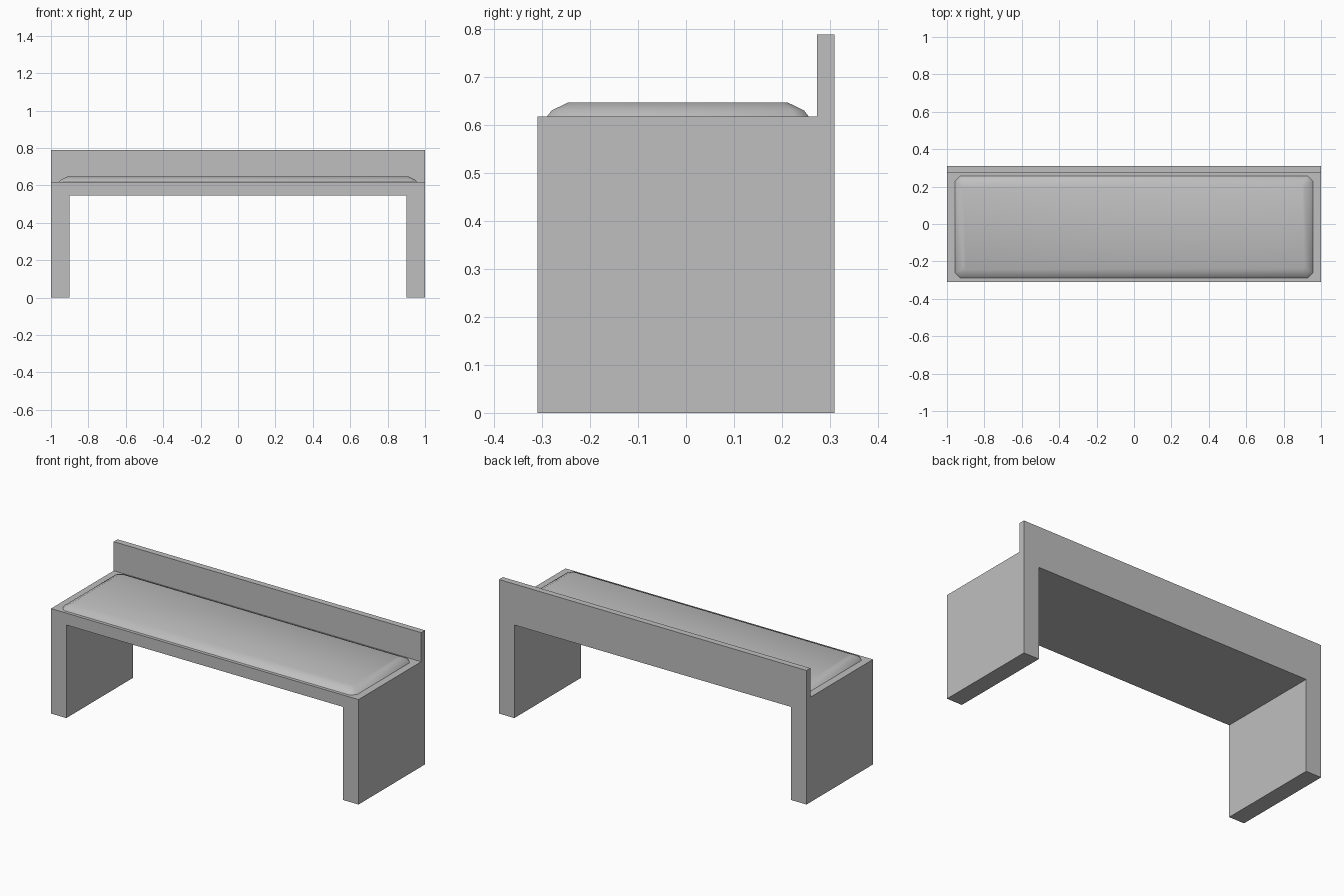
import bpy, bmesh
from mathutils import Vector

cube = bpy.data.objects.get("Cube")
if cube:
    bpy.data.objects.remove(cube, do_unlink=True)

grey = bpy.data.materials.new("plain grey")
grey.use_nodes = True
colour = (0.52, 0.52, 0.52, 1)
grey.diffuse_color = colour
grey.node_tree.nodes["Principled BSDF"].inputs["Base Color"].default_value = colour


def finish(name, bm, smooth=False):
    bmesh.ops.recalc_face_normals(bm, faces=bm.faces)
    mesh = bpy.data.meshes.new(name)
    bm.to_mesh(mesh)
    bm.free()
    mesh.materials.append(grey)
    for p in mesh.polygons:
        p.use_smooth = smooth
    obj = bpy.data.objects.new(name, mesh)
    bpy.context.collection.objects.link(obj)
    return obj


def extrude(bm, face, offset):
    new = bmesh.ops.extrude_discrete_faces(bm, faces=[]) if face is None else \
        bmesh.ops.extrude_face_region(bm, geom=[face])
    verts = [g for g in new["geom"] if isinstance(g, bmesh.types.BMVert)]
    bmesh.ops.translate(bm, verts=verts, vec=Vector(offset))
    return next(g for g in new["geom"] if isinstance(g, bmesh.types.BMFace))


# Bench frame: slab legs and seat in one arch, with a low back rail raised from it
half, inner, depth, rail = 1.0, 0.9, 0.309, 0.036
seat_top, seat_under, back_top = 0.617, 0.547, 0.788
arch = [(-half, 0), (-inner, 0), (-inner, seat_under), (inner, seat_under),
        (inner, 0), (half, 0), (half, seat_top), (-half, seat_top)]
bm = bmesh.new()
front = bm.faces.new([bm.verts.new((x, -depth, z)) for x, z in arch])
middle = extrude(bm, front, (0, 2 * depth - rail, 0))
extrude(bm, middle, (0, rail, 0))
# remove the hidden partitions left inside the solid
for f in [f for f in bm.faces if len(f.verts) == 8]:
    if abs(f.calc_center_median().y - (depth - rail)) < 0.001:
        bm.faces.remove(f)
bm.faces.ensure_lookup_table()
if not any(len(f.verts) == 8 and f.calc_center_median().y < 0 for f in bm.faces):
    bm.faces.new([v for x, z in arch for v in bm.verts
                  if (v.co - Vector((x, -depth, z))).length < 0.001])
ledge = next(f for f in bm.faces
             if all(abs(v.co.z - seat_top) < 0.001 and v.co.y > depth - rail - 0.001
                    for v in f.verts))
extrude(bm, ledge, (0, 0, back_top - seat_top))
if ledge.is_valid:
    bm.faces.remove(ledge)
finish("bench_frame", bm)

# Seat cushion: chamfered-corner rings stepping inward to a flat top
bm = bmesh.new()
centre_y, hx, hy, cut = -0.017, 0.957, 0.273, 0.028
rings = []
for inset, z in [(0, seat_top), (0.01, 0.630), (0.045, 0.647)]:
    a, b = hx - inset, hy - inset
    c = cut - inset * 0.3
    outline = [(a, b - c), (a - c, b), (c - a, b), (-a, b - c),
               (-a, c - b), (c - a, -b), (a - c, -b), (a, c - b)]
    rings.append([bm.verts.new((x, y + centre_y, z)) for x, y in outline])
for low, high in zip(rings, rings[1:]):
    for i in range(len(low)):
        j = (i + 1) % len(low)
        bm.faces.new((low[i], low[j], high[j], high[i]))
bm.faces.new(rings[-1])
bm.faces.new(rings[0][::-1])
cushion = finish("seat_cushion", bm, smooth=True)
for p in cushion.data.polygons:
    if p.normal.z < -0.9:
        p.use_smooth = False
for e in cushion.data.edges:
    e.use_edge_sharp = all(cushion.data.vertices[v].co.z < seat_top + 0.001
                           for v in e.vertices)
